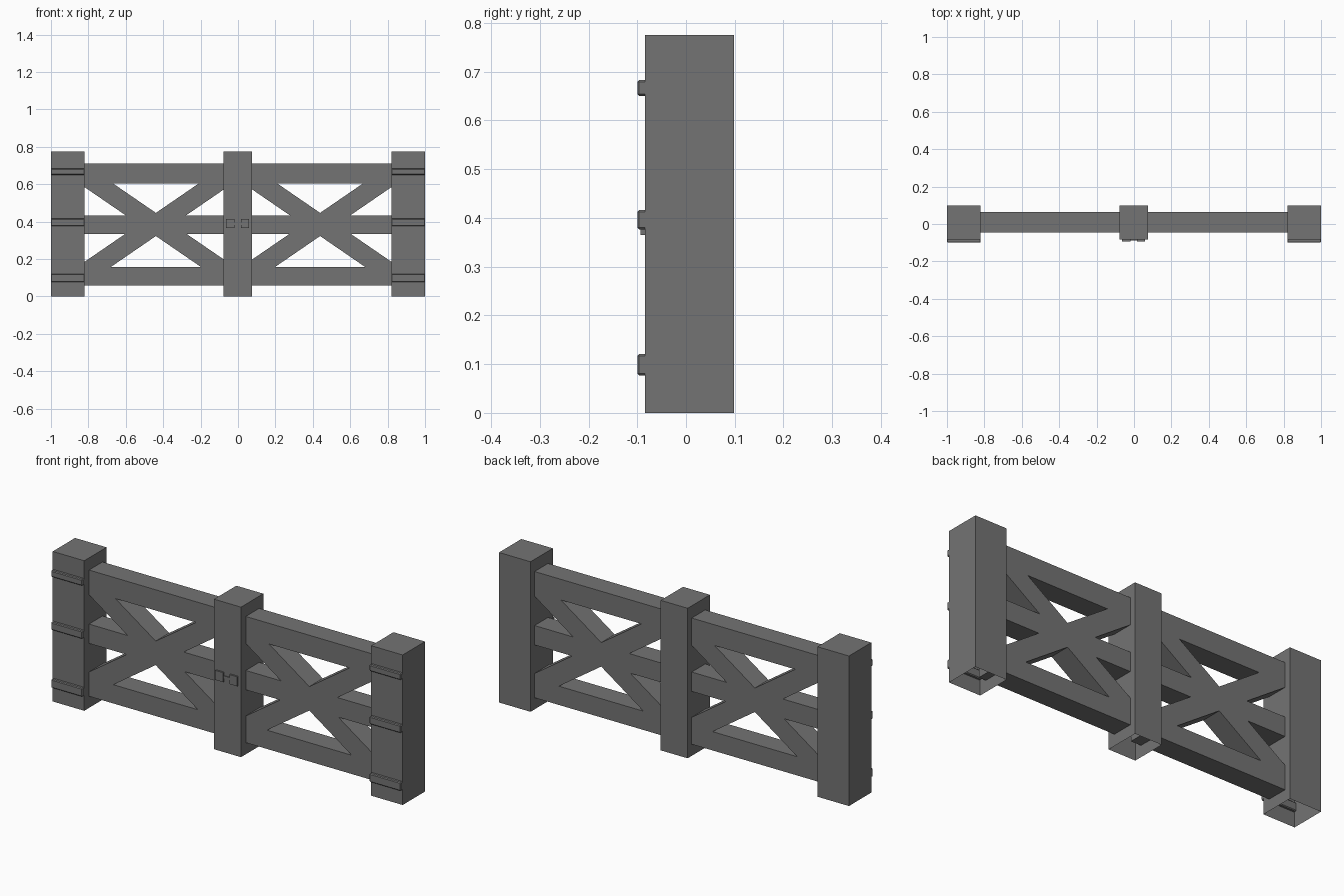
import bpy, bmesh

cube = bpy.data.objects.get("Cube")
if cube:
    bpy.data.objects.remove(cube, do_unlink=True)

GREY = (0.174, 0.174, 0.174, 1)
paint = bpy.data.materials.new("dark_grey")
paint.use_nodes = True
paint.diffuse_color = GREY
bsdf = paint.node_tree.nodes["Principled BSDF"]
bsdf.inputs["Base Color"].default_value = GREY
bsdf.inputs["Roughness"].default_value = 0.8


def prism(name, outline, y0, y1, bevel=0.0, open_bottom=False):
    """Extrude an (x, z) outline from y0 to y1."""
    bm = bmesh.new()
    front = bm.faces.new([bm.verts.new((x, y0, z)) for x, z in outline])
    out = bmesh.ops.extrude_face_region(bm, geom=[front], use_keep_orig=True)
    for v in out["geom"]:
        if isinstance(v, bmesh.types.BMVert):
            v.co.y = y1
    bmesh.ops.recalc_face_normals(bm, faces=bm.faces)
    if open_bottom:
        base = [f for f in bm.faces if f.normal.z < -0.9]
        bmesh.ops.delete(bm, geom=base, context='FACES_ONLY')
    mesh = bpy.data.meshes.new(name)
    bm.to_mesh(mesh)
    bm.free()
    mesh.materials.append(paint)
    obj = bpy.data.objects.new(name, mesh)
    bpy.context.collection.objects.link(obj)
    if bevel:
        mod = obj.modifiers.new("soft_edges", 'BEVEL')
        mod.width = bevel
        mod.segments = 1
    return obj


def box(name, x0, x1, y0, y1, z0, z1, **kw):
    return prism(name, [(x0, z0), (x1, z0), (x1, z1), (x0, z1)], y0, y1, **kw)


FRONT, BACK, TOP = -0.084, 0.098, 0.775
GATE_Y = (-0.045, 0.065)

# Hollow posts, open underneath
box("centre_post", -0.078, 0.076, FRONT, BACK, 0, TOP, open_bottom=True)

RAILS = {"bottom": (0.06, 0.157), "middle": (0.333, 0.433), "top": (0.605, 0.712)}
STRAPS = {"bottom": (0.077, 0.121), "middle": (0.376, 0.416), "top": (0.65, 0.683)}

for side, s in (("left", 1), ("right", -1)):
    box(f"{side}_post", s * 0.82, s, FRONT, BACK, 0, TOP, open_bottom=True)

    # Gate rails
    for level, (z0, z1) in RAILS.items():
        box(f"{side}_{level}_rail", s * 0.02, s * 0.86, *GATE_Y, z0, z1)

    # Crossed braces, cut upright where they meet the posts
    cx, cz, run, rise, half = s * 0.439, 0.385, 0.382, 0.262, 0.062
    for label, d in (("rising", 1), ("falling", -1)):
        prism(f"{side}_{label}_brace",
              [(cx - run, cz - d * rise - half), (cx + run, cz + d * rise - half),
               (cx + run, cz + d * rise + half), (cx - run, cz - d * rise + half)],
              *GATE_Y)

    # Hinge straps across the outer posts
    for level, (z0, z1) in STRAPS.items():
        box(f"{side}_{level}_strap", s * 0.82, s, -0.1, -0.07, z0, z1, bevel=0.004)

    # Latch plates
    inner, outer = (0.016, 0.06) if s > 0 else (-0.02, -0.065)
    box(f"{side}_latch_plate", inner, outer, -0.093, -0.08, 0.365, 0.414)

# Latch bar joining the plates
box("latch_bar", -0.022, 0.018, -0.088, -0.08, 0.382, 0.396)
